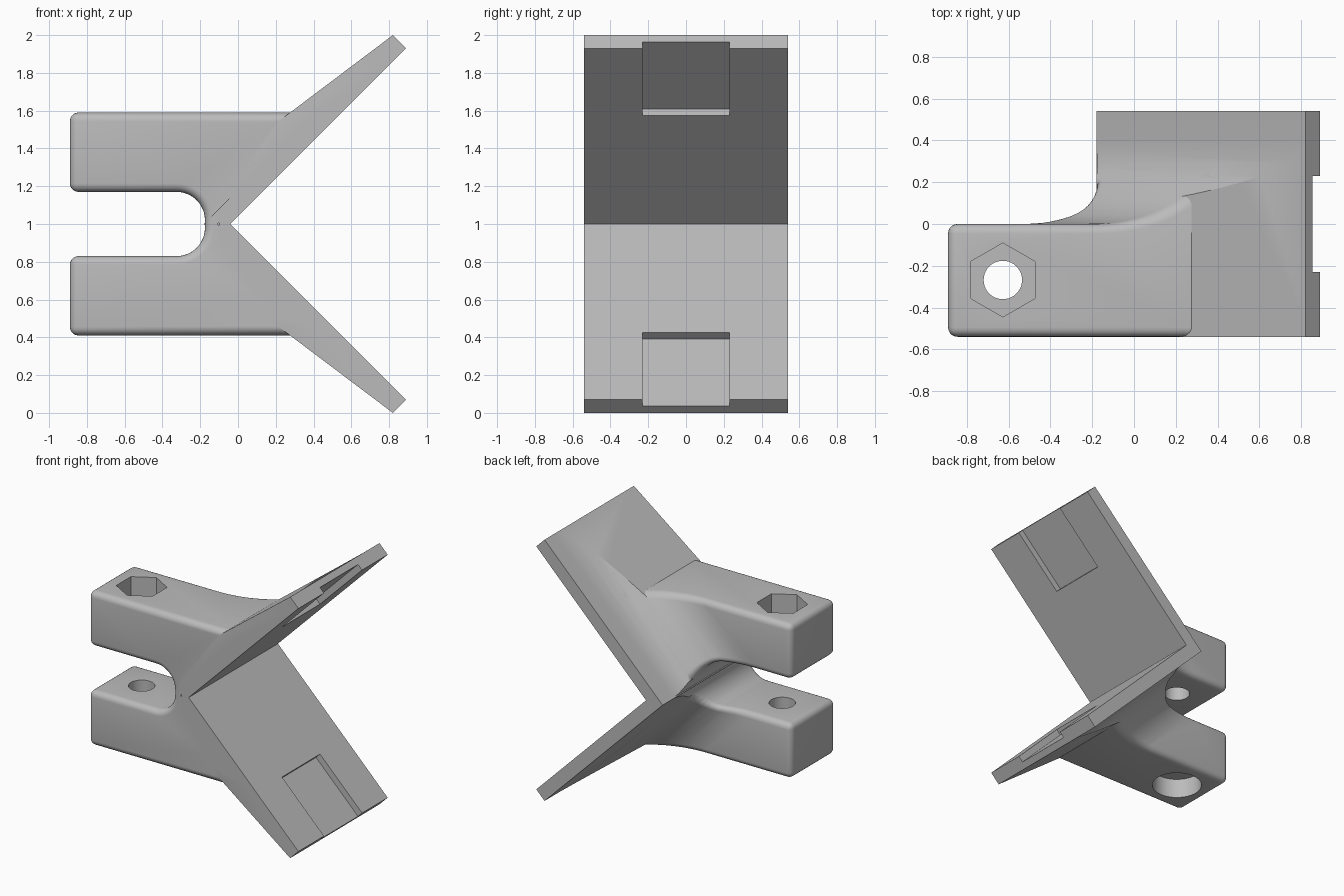
import bpy, bmesh, math
from mathutils import Vector, Matrix

cube = bpy.data.objects.get("Cube")
if cube:
    bpy.data.objects.remove(cube, do_unlink=True)

HALF = 0.54       # half depth of the bracket
APEX = -0.18      # outer corner of the V plate
SWEEP = 0.40      # radius of the large concave blend
ROOT2 = math.sqrt(2)

grey = bpy.data.materials.new("plain_grey")
grey.use_nodes = True
colour = (0.5, 0.5, 0.5, 1)
grey.diffuse_color = colour
grey.node_tree.nodes["Principled BSDF"].inputs["Base Color"].default_value = colour


def to_object(name, bm):
    bmesh.ops.recalc_face_normals(bm, faces=bm.faces)
    mesh = bpy.data.meshes.new(name)
    bm.to_mesh(mesh)
    bm.free()
    obj = bpy.data.objects.new(name, mesh)
    bpy.context.collection.objects.link(obj)
    mesh.materials.append(grey)
    return obj


def loft(name, rings):
    """Skin a list of equal point rings and cap both ends."""
    bm = bmesh.new()
    loops = [[bm.verts.new(p) for p in ring] for ring in rings]
    for a, b in zip(loops, loops[1:]):
        for i in range(len(a)):
            j = (i + 1) % len(a)
            bm.faces.new((a[i], a[j], b[j], b[i]))
    bm.faces.new(loops[0])
    bm.faces.new(loops[-1])
    return to_object(name, bm)


def extrude(name, upper, front=-HALF, back=HALF):
    """Mirror an upper x,z outline about z = 1 and extrude it along y."""
    lower = [(x, 2 - z) for x, z in reversed(upper) if abs(z - 1) > 1e-5]
    return loft(name, [[(x, y, z) for x, z in upper + lower] for y in (front, back)])


def prism(name, sides, radius, matrix, depth):
    bm = bmesh.new()
    bmesh.ops.create_cone(bm, cap_ends=True, segments=sides, radius1=radius,
                          radius2=radius, depth=depth, matrix=matrix)
    return to_object(name, bm)


def combine(target, tool, operation, keep=False):
    mod = target.modifiers.new("combine", 'BOOLEAN')
    mod.operation, mod.object, mod.solver = operation, tool, 'EXACT'
    bpy.context.view_layer.objects.active = target
    bpy.ops.object.modifier_apply(modifier=mod.name)
    if not keep:
        bpy.data.objects.remove(tool, do_unlink=True)


def arc(cx, cy, r, start, end, steps):
    angles = [math.radians(start + (end - start) * i / steps) for i in range(steps + 1)]
    return [(cx + r * math.cos(a), cy + r * math.sin(a)) for a in angles]


# Chevron cutter: a concave blend swept along both legs of the V
section = [(2, 0)] + arc(SWEEP, SWEEP, SWEEP, 270, 180, 18) + [(-0.003, SWEEP), (-0.003, 1), (2, 1)]
sweep = loft("sweep_cutter", [
    [(APEX - d * ROOT2 + abs(s), y, 1 + s) for d, y in section] for s in (-1.3, 0, 1.3)])

# Fork with a rounded slot, cut by the sweep and then rounded on its open edges
slot = arc(-0.325, 1.02, 0.15, 0, 90, 12)
fork = extrude("clamp_bracket", slot + [(-0.89, 1.17), (-0.89, 1.59), (0.48, 1.59), (-0.11, 1)])
combine(fork, sweep, 'DIFFERENCE', keep=True)

bm = bmesh.new()
bm.from_mesh(fork.data)
bmesh.ops.remove_doubles(bm, verts=bm.verts, dist=0.0005)


def is_open_edge(edge):
    if len(edge.link_faces) != 2 or edge.calc_face_angle(0) < math.radians(40):
        return False
    mid = (edge.verts[0].co + edge.verts[1].co) / 2
    outside = (abs(mid.z - 1) - mid.x + APEX) / ROOT2
    return outside > 0.04 or (mid.y < -0.5 and mid.x < -0.15)


bmesh.ops.bevel(bm, geom=[e for e in bm.edges if is_open_edge(e)], offset=0.045,
                segments=5, profile=0.5, affect='EDGES', clamp_overlap=False)
bm.to_mesh(fork.data)
bm.free()

# Tapered web stiffening the V legs
web = extrude("web", [(-0.04, 1), (0.89, 1.93), (0.82, 2), (0.2, 1.533), (-0.1, 1.1)])
combine(web, sweep, 'DIFFERENCE')

# Thin V plate running to the back
plate = extrude("v_plate", [(-0.04, 1), (0.89, 1.93), (0.82, 2), (APEX, 1)], front=-0.45)
combine(web, plate, 'UNION')
combine(fork, web, 'UNION')

# Strap slots square to each leg
for side in (1, -1):
    bm = bmesh.new()
    bmesh.ops.create_cube(bm, size=1, matrix=Matrix.LocRotScale(
        Vector((0.745, 0, 1 + side * 0.787)),
        Matrix.Rotation(math.radians(45 * side), 3, 'Y').to_quaternion(),
        Vector((0.094, 0.46, 0.6))))
    combine(fork, to_object("strap_slot", bm), 'DIFFERENCE')


# Bolt hole, hexagonal nut pocket above and round counterbore below
def bolt_at(z):
    return Matrix.Translation((-0.628, -0.268, z)) @ Matrix.Rotation(math.pi, 4, 'Z')


combine(fork, prism("bolt_hole", 40, 0.092, bolt_at(1), 3), 'DIFFERENCE')
combine(fork, prism("nut_pocket", 6, 0.177, bolt_at(1.6), 0.4), 'DIFFERENCE')
combine(fork, prism("counterbore", 48, 0.177, bolt_at(0.36), 0.4), 'DIFFERENCE')

bpy.ops.object.select_all(action='DESELECT')
fork.select_set(True)
bpy.context.view_layer.objects.active = fork
bpy.ops.object.shade_smooth_by_angle(angle=math.radians(28))
